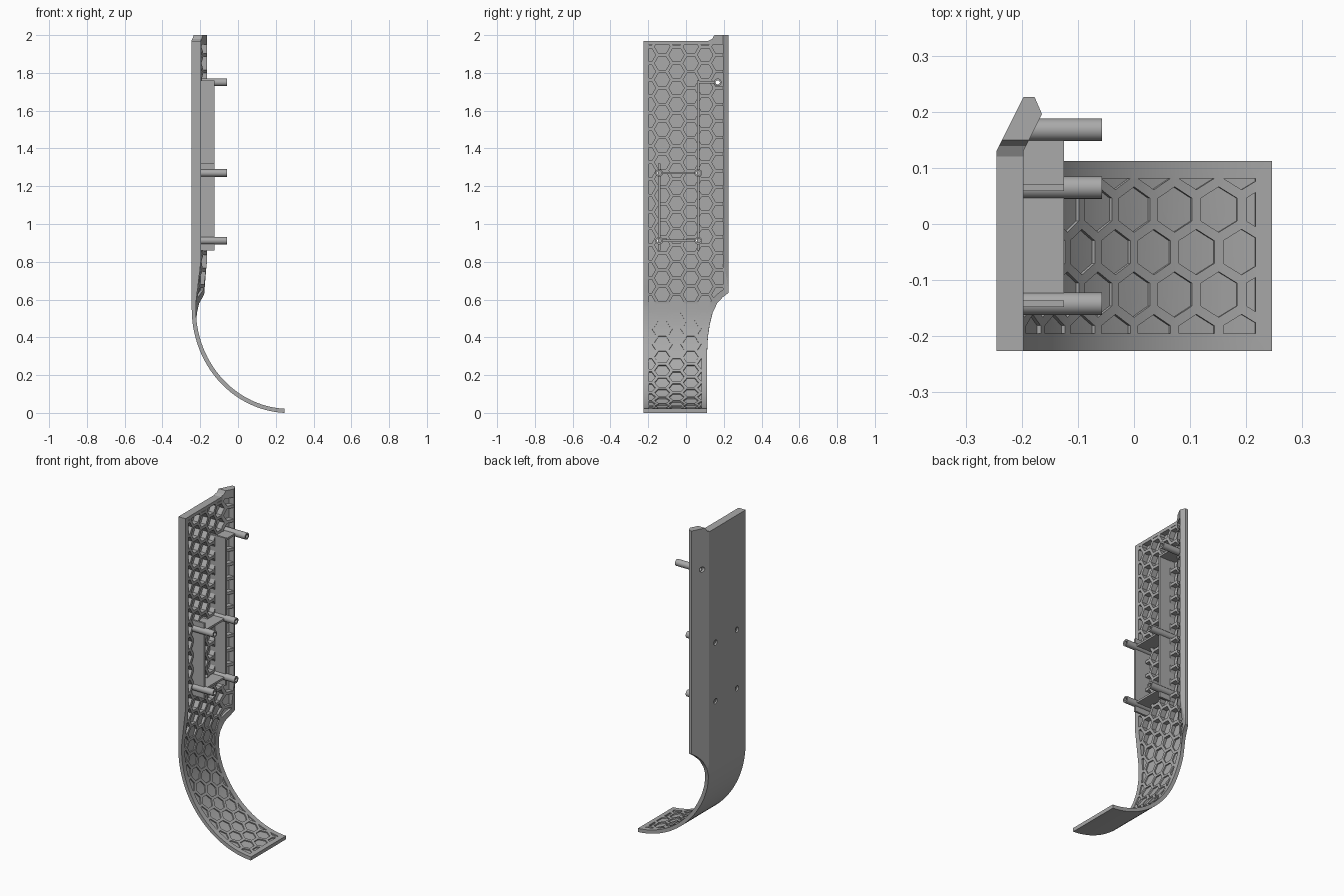
import bpy, bmesh, math
from mathutils import Vector

if "Cube" in bpy.data.objects:
    bpy.data.objects.remove(bpy.data.objects["Cube"])

grey = bpy.data.materials.new("mid grey")
grey.use_nodes = True
grey.diffuse_color = (0.4, 0.4, 0.4, 1)
grey.node_tree.nodes["Principled BSDF"].inputs["Base Color"].default_value = (0.4, 0.4, 0.4, 1)

# Side curve: straight wall above BEND_Z, elliptical sweep below it
OUT_X, BEND_Z, CX = -0.245, 0.55, 0.27
RX, RZ = CX - OUT_X, 0.5506
KINK_Y, SKIN, FLOOR = 0.13, 0.015, 0.4
T_END, STEPS = math.radians(87.2), 200
arc = [0.0]
for i in range(STEPS):
    t = T_END * (i + 0.5) / STEPS
    arc.append(arc[-1] + math.hypot(RX * math.sin(t), RZ * math.cos(t)) * T_END / STEPS)
V_MIN, V_TOP = BEND_Z - arc[-1], 1.97


def finish(bm, name):
    mesh = bpy.data.meshes.new(name)
    bmesh.ops.recalc_face_normals(bm, faces=bm.faces)
    bm.to_mesh(mesh)
    bm.free()
    obj = bpy.data.objects.new(name, mesh)
    bpy.context.collection.objects.link(obj)
    mesh.materials.append(grey)
    return obj


def prisms(name, polygons, low, high):
    """Extruded flat outlines, all in one object."""
    bm = bmesh.new()
    for poly in polygons:
        lower = [bm.verts.new((a, b, low)) for a, b in poly]
        upper = [bm.verts.new((a, b, high)) for a, b in poly]
        bm.faces.new(lower[::-1])
        bm.faces.new(upper)
        for i in range(len(poly)):
            j = (i + 1) % len(poly)
            bm.faces.new((lower[i], lower[j], upper[j], upper[i]))
    return finish(bm, name)


def cut(target, tool, operation):
    mod = target.modifiers.new("cut", 'BOOLEAN')
    mod.operation, mod.solver, mod.object = operation, 'EXACT', tool
    bpy.context.view_layer.objects.active = target
    bpy.ops.object.modifier_apply(modifier=mod.name)
    bpy.data.objects.remove(tool)


def smooth(obj, angle=30):
    bpy.ops.object.select_all(action='DESELECT')
    obj.select_set(True)
    bpy.context.view_layer.objects.active = obj
    bpy.ops.object.shade_smooth_by_angle(angle=math.radians(angle))


def ngon(cy, cv, r, n):
    return [(cy + r * math.cos(math.tau * k / n), cv + r * math.sin(math.tau * k / n))
            for k in range(n)]


def outline(inset):
    """Unrolled panel outline with the scooped lower right edge."""
    scoop = [(0.112, 0.32), (0.116, 0.4), (0.126, 0.47), (0.141, 0.53),
             (0.165, 0.58), (0.195, 0.613), (0.226, 0.636)]
    pts = [(-0.226 + inset, V_MIN + inset), (0.112 - inset, V_MIN + inset)]
    pts += [(y - inset, v + 0.5 * inset) for y, v in scoop]
    if inset:
        pts += [(0.226 - inset, V_TOP - 0.02)]
    else:
        pts += [(0.226, 2), (0.15, 2), (0.139, 1.98), (0.12, V_TOP)]
    return pts + [(-0.226 + inset, V_TOP - (0.02 if inset else 0))]


def kink(y):
    return max(0, y - KINK_Y) * 0.5


def wrap(co):
    """Carry an unrolled point (across, along, depth) onto the bent shell."""
    y, v, w = co
    f = min(1, max(0, (v - 0.58) / 0.22))
    thick = 0.022 + 0.026 * f
    if y > 0.196:
        thick += (0.02 - thick) * (y - 0.196) / 0.03
    d = SKIN * w / FLOOR if w <= FLOOR else SKIN + (thick - SKIN) * (w - FLOOR) / (1 - FLOOR)
    if v >= BEND_Z:
        return Vector((OUT_X + kink(y) + d, y, v))
    s, i = BEND_Z - v, 0
    while i < STEPS - 1 and arc[i + 1] < s:
        i += 1
    t = T_END * (i + (s - arc[i]) / (arc[i + 1] - arc[i])) / STEPS
    n = Vector((math.cos(t) / RX, 0, math.sin(t) / RZ)).normalized()
    return Vector((CX - RX * math.cos(t) + kink(y), y, BEND_Z - RZ * math.sin(t))) + n * d


# Panel: slab with honeycomb pockets and screw holes, unrolled
posts = [(0.168, 1.75), (-0.142, 1.27), (0.065, 1.27), (-0.142, 0.912), (0.065, 0.912)]
PITCH = 0.0875
cells = []
for col in range(-3, 5):
    for row in range(-1, 27):
        cells.append(ngon(-0.05 + col * PITCH * 0.866,
                          1.895 - (row + 0.5 * (col % 2)) * PITCH, 0.0405, 6))
shell = prisms("honeycomb_shell", [outline(0)], 0, 1)
pockets = prisms("pockets", cells, FLOOR, 1.5)
cut(pockets, prisms("pocket_limit", [outline(0.031)], 0, 1.2), 'INTERSECT')
cut(shell, pockets, 'DIFFERENCE')
cut(shell, prisms("screw_holes", [ngon(y, z, 0.016, 20) for y, z in posts], -1, 2), 'DIFFERENCE')

# Slice the panel where it bends, then wrap it into shape
bm = bmesh.new()
bm.from_mesh(shell.data)
bmesh.ops.triangulate(bm, faces=bm.faces)
slices = [((0, BEND_Z - (BEND_Z - V_MIN) * k / 26, 0), (0, 1, 0)) for k in range(26)]
slices += [((0, z, 0), (0, 1, 0)) for z in (0.58, 0.65, 0.8)]
slices += [((y, 0, 0), (1, 0, 0)) for y in (KINK_Y, 0.196)]
for point, normal in slices:
    bmesh.ops.bisect_plane(bm, geom=bm.verts[:] + bm.edges[:] + bm.faces[:], dist=1e-6,
                           plane_co=point, plane_no=normal)
bmesh.ops.triangulate(bm, faces=bm.faces)
for vert in bm.verts:
    vert.co = wrap(vert.co)
bm.to_mesh(shell.data)
bm.free()
smooth(shell, 20)


# Hollow mounting posts
def tube(name, y, z, x0, x1, outer, inner, n=24):
    bm = bmesh.new()
    rings = []
    for x, r in ((x0, outer), (x1, outer), (x1, inner), (x0, inner)):
        rings.append([bm.verts.new((x, a, b)) for a, b in ngon(y, z, r, n)])
    for k in range(4):
        a, b = rings[k], rings[(k + 1) % 4]
        for i in range(n):
            j = (i + 1) % n
            bm.faces.new((a[i], a[j], b[j], b[i]))
    smooth(finish(bm, name))


for i, (y, z) in enumerate(posts):
    tube(f"mounting_post_{i + 1}", y, z, OUT_X + kink(y) + 0.01, -0.057, 0.02, 0.011)


# Stiffening walls between the posts
def wall(name, y0, y1, z0, z1):
    obj = prisms(name, [[(y0, z0), (y1, z0), (y1, z1), (y0, z1)]], -0.235, -0.125)
    for vert in obj.data.vertices:
        y, z, x = vert.co
        vert.co = (x + (kink(y) if x < -0.2 else 0), y, z)


HALF = 0.006
wall("long_wall", 0.065 - HALF, 0.065 + HALF, 0.86, 1.76)
wall("short_wall", -0.142 - HALF, -0.142 + HALF, 0.86, 1.32)
for name, z in (("lower_cross_wall", 0.912), ("middle_cross_wall", 1.27)):
    wall(name + "_inner", -0.125, 0.048, z - HALF, z + HALF)
wall("upper_cross_wall", 0.065, 0.152, 1.75 - HALF, 1.75 + HALF)
